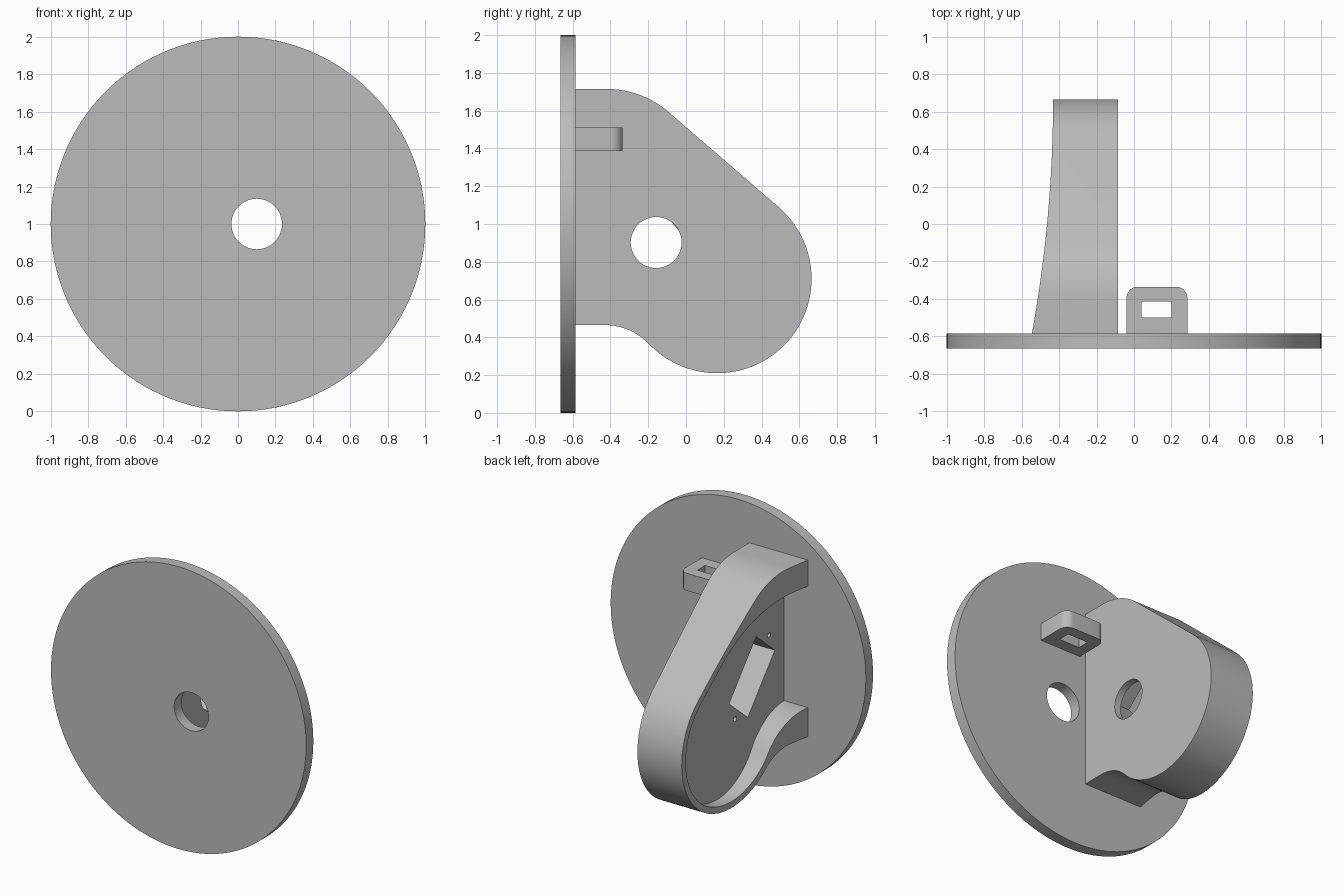
import bpy, bmesh
from math import pi, sin, cos, atan2, radians
from mathutils import Vector

cube = bpy.data.objects.get("Cube")
if cube:
    bpy.data.objects.remove(cube, do_unlink=True)

grey = bpy.data.materials.new("plain grey")
grey.use_nodes = True
grey.diffuse_color = (0.5, 0.5, 0.5, 1)
grey.node_tree.nodes["Principled BSDF"].inputs["Base Color"].default_value = (0.5, 0.5, 0.5, 1)


def prism(name, outline, axis, start, end):
    """Extrude a 2D outline along x, y or z; the outline uses the other two axes in order."""
    bm = bmesh.new()
    verts = []
    for p in outline:
        co = list(p)
        co.insert(axis, start)
        verts.append(bm.verts.new(co))
    face = bm.faces.new(verts)
    moved = bmesh.ops.extrude_face_region(bm, geom=[face])["geom"]
    shift = Vector((0, 0, 0))
    shift[axis] = end - start
    bmesh.ops.translate(bm, vec=shift, verts=[v for v in moved if isinstance(v, bmesh.types.BMVert)])
    bmesh.ops.recalc_face_normals(bm, faces=bm.faces)
    mesh = bpy.data.meshes.new(name)
    bm.to_mesh(mesh)
    bm.free()
    mesh.materials.append(grey)
    obj = bpy.data.objects.new(name, mesh)
    bpy.context.collection.objects.link(obj)
    return obj


def arc(centre, r, a0, a1, n=16):
    return [(centre[0] + r * cos(a0 + (a1 - a0) * i / n),
             centre[1] + r * sin(a0 + (a1 - a0) * i / n)) for i in range(n + 1)]


def circle(centre, r, n=48):
    return arc(centre, r, 0, 2 * pi, n)[:-1]


def cut(obj, cutters):
    """Subtract the cutters, bake the result and delete them."""
    for c in cutters:
        c.hide_render = True
        mod = obj.modifiers.new(c.name, 'BOOLEAN')
        mod.operation = 'DIFFERENCE'
        mod.solver = 'EXACT'
        mod.object = c
    bpy.context.view_layer.update()
    deps = bpy.context.evaluated_depsgraph_get()
    mesh = bpy.data.meshes.new_from_object(obj.evaluated_get(deps))
    obj.modifiers.clear()
    obj.data = mesh
    for c in cutters:
        bpy.data.objects.remove(c, do_unlink=True)


BACK = -0.585          # rear face of the disc
SLOPE = radians(49.4)  # direction of the sloping wall's normal
HUB = (0.165, 0.71)    # centre of the round end


def housing_outline(base, r_hub, top_c, r_top, low_c, r_low):
    """Flat top, shoulder, slope, round end and concave throat, in y and z."""
    throat = atan2(HUB[1] - low_c[1], HUB[0] - low_c[0])
    pts = [(base, top_c[1] + r_top)]
    pts += arc(top_c, r_top, pi / 2, SLOPE)
    pts += arc(HUB, r_hub, SLOPE, throat - pi, 40)
    pts += arc(low_c, r_low, throat, pi / 2)
    pts.append((base, low_c[1] + r_low))
    return pts


# Round face plate with an off-centre hole
disc = prism("face_disc", circle((0, 1), 1, 120), 1, -0.665, BACK)
cut(disc, [prism("disc_hole", circle((0.1, 1), 0.135), 1, -0.8, -0.4)])

# Housing behind the plate, open towards the right
housing = prism("servo_housing",
                housing_outline(BACK - 0.01, 0.5, (-0.42, 1.215), 0.5, (-0.43, 0.145), 0.32),
                0, -0.7, -0.085)
rim = [(-0.432 - 0.113 * ((0.67 - y) / 1.255) ** 2, y)
       for y in [-0.62 + 1.29 * i / 24 for i in range(25)]]
rim_cutter = prism("rim_cutter", [(-0.9, -0.62)] + rim + [(-0.432, 0.8), (-0.9, 0.8)], 2, 0, 2)
cavity = prism("cavity_cutter",
               housing_outline(-0.7, 0.455, (-0.475, 0.48), 1.05, (-0.585, 0.24), 0.43),
               0, -0.36, -1)

# Tilted pocket, shaft hole and two screw holes in the housing floor
along = Vector((0.643, -0.766))
across = Vector((0.766, 0.643))
mid = Vector((-0.225, 0.975))
pocket = prism("pocket_cutter",
               [mid + along * 0.235 * i + across * 0.136 * j
                for i, j in ((-1, -1), (1, -1), (1, 1), (-1, 1))], 0, -0.42, -0.135)
shaft = prism("shaft_cutter", circle((-0.158, 0.902), 0.135), 0, -0.2, 0.1)
screws = [prism("screw_cutter", circle(mid + along * 0.294 * s, 0.017, 16), 0, -0.42, -0.2)
          for s in (-1, 1)]
cut(housing, [rim_cutter, cavity, pocket, shaft] + screws)

# Small loop tab beside the housing
tab = prism("loop_tab",
            [(-0.04, BACK - 0.01)] + arc((0.02, -0.395), 0.06, pi, pi / 2, 10)
            + arc((0.225, -0.395), 0.06, pi / 2, 0, 10) + [(0.285, BACK - 0.01)],
            2, 1.387, 1.51)
cut(tab, [prism("tab_slot", [(0.04, -0.5), (0.2, -0.5), (0.2, -0.415), (0.04, -0.415)], 2, 1.2, 1.7)])

# Smooth the curved walls, keep the corners sharp
bpy.ops.object.select_all(action='DESELECT')
for obj in (disc, housing, tab):
    obj.select_set(True)
bpy.context.view_layer.objects.active = housing
bpy.ops.object.shade_smooth_by_angle(angle=radians(30))
